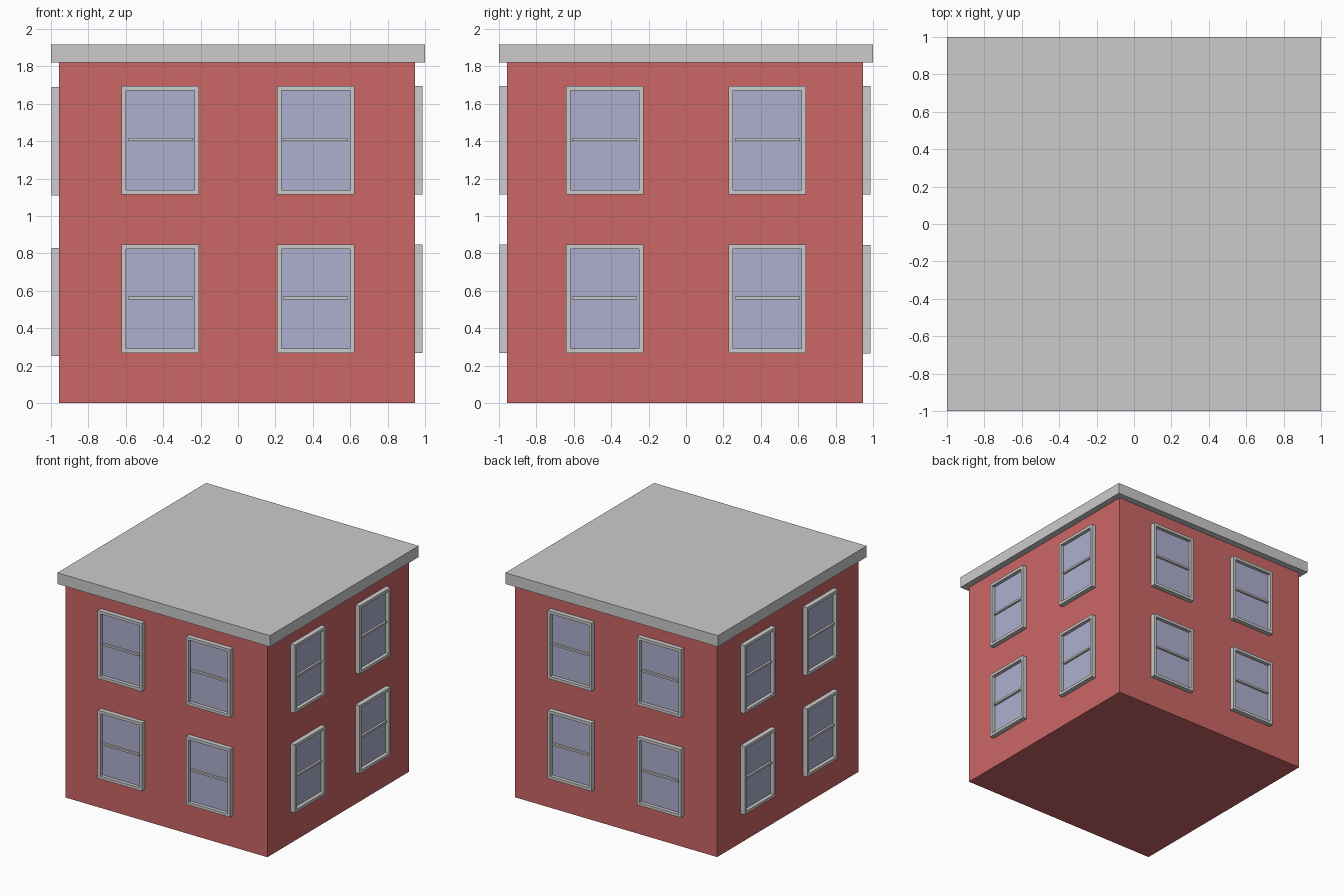
import bpy
import bmesh
from math import radians
from mathutils import Matrix, Vector

default_cube = bpy.data.objects.get("Cube")
if default_cube:
    bpy.data.objects.remove(default_cube, do_unlink=True)


def material(name, color):
    m = bpy.data.materials.new(name)
    m.use_nodes = True
    rgba = (*color, 1)
    m.diffuse_color = rgba
    m.node_tree.nodes["Principled BSDF"].inputs["Base Color"].default_value = rgba
    return m


RED = material("brick red", (0.6, 0.133, 0.133))
GREY = material("light grey", (0.6, 0.6, 0.6))
GLASS = material("pale blue glass", (0.42, 0.43, 0.62))


def add_box(bm, center, size):
    matrix = Matrix.Translation(center) @ Matrix.Diagonal((*size, 1))
    return bmesh.ops.create_cube(bm, size=1, matrix=matrix)["verts"]


def finish(bm, name, *materials):
    mesh = bpy.data.meshes.new(name)
    bm.to_mesh(mesh)
    bm.free()
    for m in materials:
        mesh.materials.append(m)
    obj = bpy.data.objects.new(name, mesh)
    bpy.context.collection.objects.link(obj)
    return obj


def block(name, center, size, mat):
    bm = bmesh.new()
    add_box(bm, center, size)
    return finish(bm, name, mat)


# Walls and overhanging flat roof
HALF = 0.951
OFFSET = Vector((-0.005, -0.005, 0))
block("walls", OFFSET + Vector((0, 0, 0.91)), (2 * HALF, 2 * HALF, 1.82), RED)
block("roof", (0, 0, 1.868), (2, 2, 0.095), GREY)

W, H, DEPTH, RECESS, BORDER = 0.415, 0.58, 0.04, 0.03, 0.034


def window(name, along, z, angle):
    """Framed window facing -y, then turned about z onto its wall."""
    bm = bmesh.new()
    add_box(bm, (0, -DEPTH / 2, 0), (W, DEPTH, H))
    bm.normal_update()
    front = min(bm.faces, key=lambda f: f.calc_center_median().y)
    # Recessed pane
    bmesh.ops.inset_region(bm, faces=[front], thickness=BORDER)
    pane = bmesh.ops.extrude_face_region(bm, geom=[front])
    pane_faces = [g for g in pane["geom"] if isinstance(g, bmesh.types.BMFace)]
    for v in pane_faces[0].verts:
        v.co.y += RECESS
    pane_faces[0].material_index = 1
    if front.is_valid:
        bmesh.ops.delete(bm, geom=[front], context="FACES_ONLY")
    bmesh.ops.recalc_face_normals(bm, faces=bm.faces[:])
    # Cross bar between the two sashes
    add_box(bm, (0, -0.018, 0.004), (W - 2 * BORDER, 0.02, 0.016))
    obj = finish(bm, name, GREY, GLASS)
    turn = Matrix.Rotation(radians(angle), 4, "Z")
    place = Matrix.Translation((along, -HALF, z))
    obj.matrix_world = Matrix.Translation(OFFSET) @ turn @ place


# wall: turn, positions along the wall, lower and upper window heights
WALLS = {
    "front": (0, (-0.41, 0.42), (0.557, 1.405)),
    "left": (90, (-0.43, 0.44), (0.558, 1.405)),
    "back": (180, (-0.41, 0.43), (0.555, 1.405)),
    "right": (270, (-0.43, 0.41), (0.54, 1.4)),
}
for side, (angle, spots, heights) in WALLS.items():
    for level, z in zip(("lower", "upper"), heights):
        for i, along in enumerate(spots, 1):
            window(f"{side}_{level}_window_{i}", along, z, angle)
